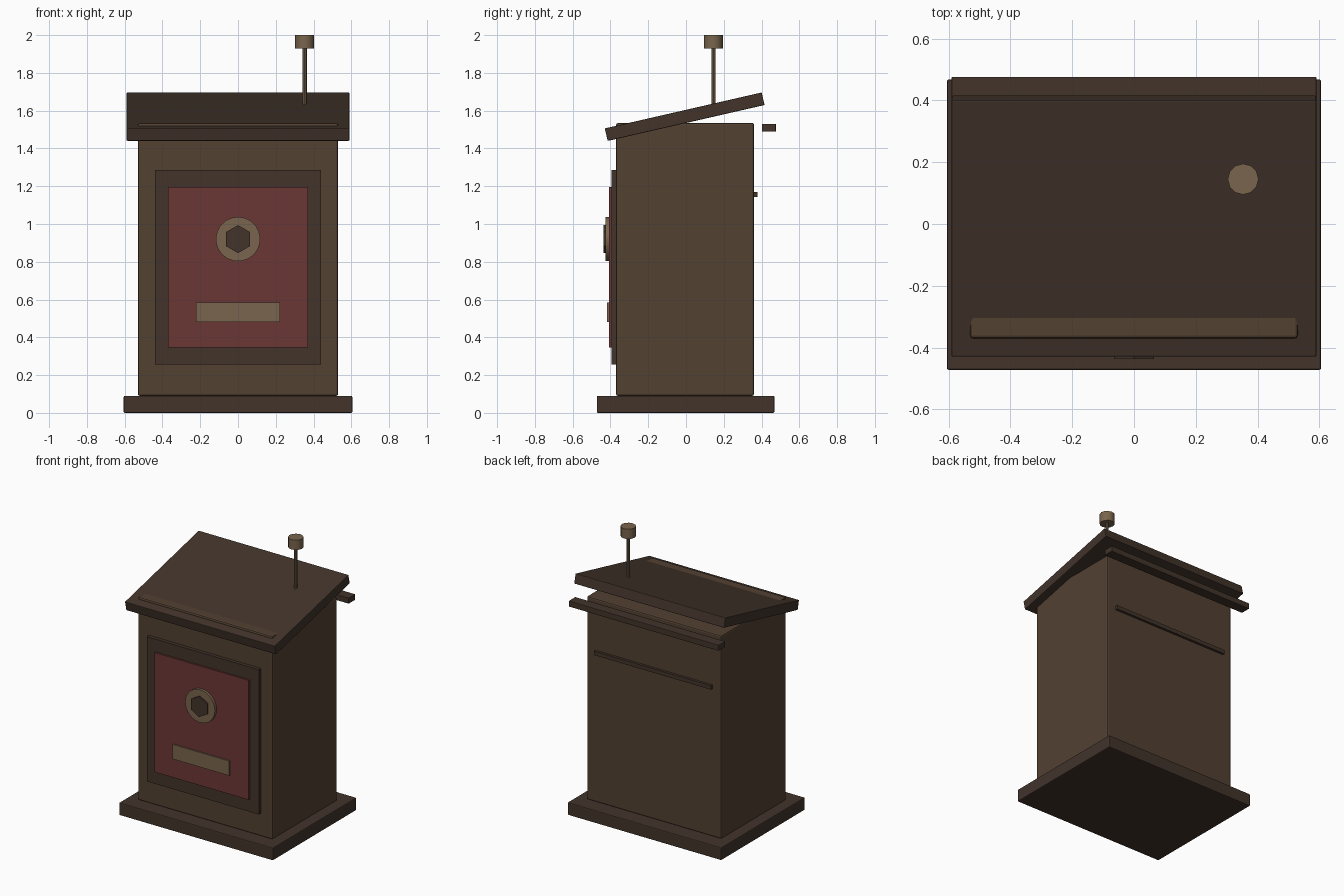
import bpy, math

if "Cube" in bpy.data.objects:
    bpy.data.objects.remove(bpy.data.objects["Cube"])


def material(name, rgb):
    m = bpy.data.materials.new(name)
    m.diffuse_color = (*rgb, 1)
    m.use_nodes = True
    m.node_tree.nodes["Principled BSDF"].inputs["Base Color"].default_value = m.diffuse_color
    return m


WOOD = material("wood", (0.085, 0.052, 0.031))
DARK = material("dark_wood", (0.054, 0.034, 0.024))
RED = material("red_panel", (0.145, 0.039, 0.036))
BRASS = material("brass", (0.19, 0.13, 0.075))


def box(name, x, y, z, mat, bevel=0.0, tilt=0.0):
    """Box from (min, max) ranges, optionally tilted about x."""
    r = (x, y, z)
    bpy.ops.mesh.primitive_cube_add(size=1, location=[(a + b) / 2 for a, b in r])
    o = bpy.context.object
    o.name = name
    o.scale = [b - a for a, b in r]
    bpy.ops.object.transform_apply(location=False, rotation=False, scale=True)
    o.rotation_euler.x = tilt
    o.data.materials.append(mat)
    if bevel:
        b = o.modifiers.new("bevel", 'BEVEL')
        b.width = bevel
        b.segments = 2
    return o


def cylinder(name, radius, depth, loc, sides, mat, rot=(0, 0, 0), smooth=True):
    bpy.ops.mesh.primitive_cylinder_add(vertices=sides, radius=radius, depth=depth,
                                        location=loc, rotation=rot)
    o = bpy.context.object
    o.name = name
    o.data.materials.append(mat)
    if smooth:
        bpy.ops.object.shade_smooth_by_angle(angle=math.radians(35))
    return o


# Cabinet: plinth, body and sloping roof (body's front edge pokes through the roof)
box("plinth", (-0.605, 0.605), (-0.472, 0.468), (0, 0.09), DARK, 0.006)
box("body", (-0.53, 0.53), (-0.37, 0.36), (0.09, 1.535), WOOD, 0.01)
box("roof", (-0.59, 0.59), (-0.433, 0.419), (1.534, 1.602), DARK, 0.004,
    math.radians(12.9))

# Back rails
box("back_rail", (-0.59, 0.59), (0.402, 0.476), (1.489, 1.53), DARK, 0.003)
box("back_strip", (-0.46, 0.46), (0.35, 0.378), (1.142, 1.17), DARK)

# Front door
box("door_frame", (-0.44, 0.44), (-0.395, -0.365), (0.255, 1.285), DARK)
box("door_panel", (-0.37, 0.37), (-0.408, -0.385), (0.345, 1.195), RED)
box("door_plate", (-0.222, 0.222), (-0.417, -0.40), (0.481, 0.585), BRASS)

# Round boss with a six-sided centre
facing = (math.pi / 2, 0, 0)
cylinder("boss", 0.117, 0.03, (0, -0.412, 0.92), 32, BRASS, facing)
cylinder("boss_hexagon", 0.074, 0.03, (0, -0.422, 0.92), 6, DARK, facing, False)

# Roof mast and knob
cylinder("mast", 0.011, 0.34, (0.353, 0.145, 1.77), 8, BRASS)
cylinder("mast_knob", 0.05, 0.07, (0.353, 0.145, 1.965), 12, BRASS)
